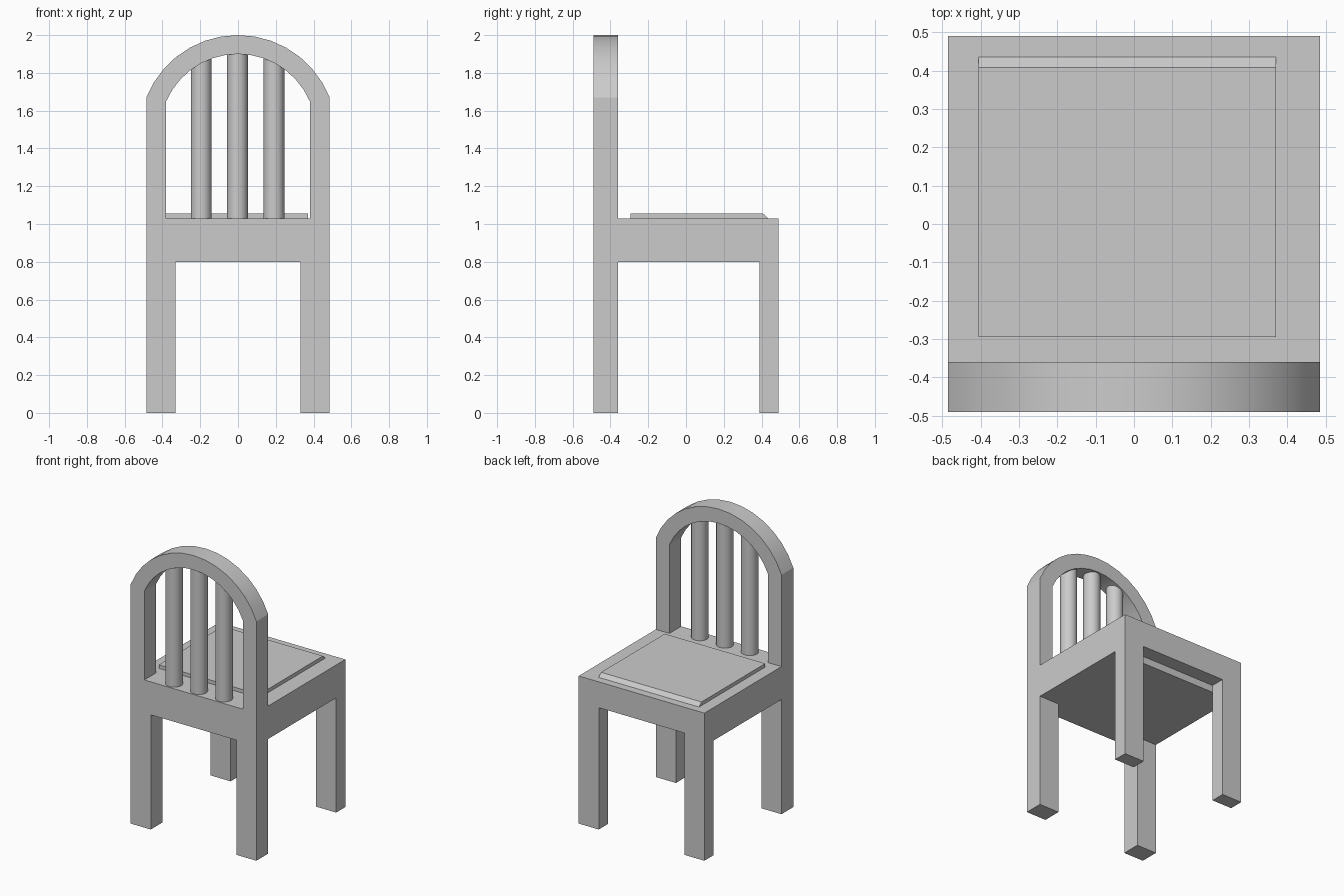
import bpy
import bmesh
from math import asin, sin, cos, radians
from mathutils import Vector

cube = bpy.data.objects.get("Cube")
if cube:
    bpy.data.objects.remove(cube)

GREY = (0.6, 0.6, 0.6, 1)
grey = bpy.data.materials.new("plain grey")
grey.use_nodes = True
grey.diffuse_color = GREY
grey.node_tree.nodes["Principled BSDF"].inputs["Base Color"].default_value = GREY

HALF_X, HALF_Y = 0.485, 0.49
FRAME_Y = -0.36              # inner side of the back frame
SEAT_LOW, SEAT_TOP = 0.80, 1.03
LEG_IN = 0.33                # inner side of the legs
RAIL_Y, RAIL_LOW = 0.39, 0.85


def prism(name, loops, axis, lo, hi):
    """Extrude closed outlines (later ones are holes) along x or y."""
    bm = bmesh.new()
    edges = []
    for loop in loops:
        vs = [bm.verts.new((lo, a, z) if axis == "x" else (a, lo, z)) for a, z in loop]
        edges += [bm.edges.new((v, vs[i - 1])) for i, v in enumerate(vs)]
    bmesh.ops.triangle_fill(bm, edges=edges, use_beauty=True)
    ext = bmesh.ops.extrude_face_region(bm, geom=bm.faces[:])["geom"]
    shift = Vector((hi - lo, 0, 0) if axis == "x" else (0, hi - lo, 0))
    bmesh.ops.translate(bm, vec=shift, verts=[g for g in ext if isinstance(g, bmesh.types.BMVert)])
    bmesh.ops.dissolve_limit(bm, angle_limit=radians(1), verts=bm.verts[:], edges=bm.edges[:])
    bmesh.ops.recalc_face_normals(bm, faces=bm.faces[:])
    mesh = bpy.data.meshes.new(name)
    bm.to_mesh(mesh)
    bm.free()
    obj = bpy.data.objects.new(name, mesh)
    bpy.context.collection.objects.link(obj)
    return finish(obj, name)


def finish(obj, name):
    obj.name = name
    obj.data.materials.append(grey)
    bpy.ops.object.select_all(action="DESELECT")
    bpy.context.view_layer.objects.active = obj
    obj.select_set(True)
    bpy.ops.object.shade_smooth_by_angle(angle=radians(15))
    return obj


def rect(a0, a1, z0, z1):
    return [(a0, z0), (a1, z0), (a1, z1), (a0, z1)]


def arch(half, spring, top, steps=14):
    """Circular arc from +half to -half, peaking at top."""
    rise = top - spring
    r = (half * half + rise * rise) / (2 * rise)
    end = asin(half / r)
    angles = [end - 2 * end * i / steps for i in range(steps + 1)]
    return [(r * sin(t), top - r + r * cos(t)) for t in angles]


# Arched back frame in one piece with its two legs
outer = [(-HALF_X, 0), (-LEG_IN, 0), (-LEG_IN, SEAT_LOW),
         (LEG_IN, SEAT_LOW), (LEG_IN, 0), (HALF_X, 0)] + arch(HALF_X, 1.67, 2.0)
opening = [(-0.38, SEAT_TOP), (0.38, SEAT_TOP)] + arch(0.38, 1.65, 1.9)
prism("back_frame", [outer, opening], "y", -HALF_Y, FRAME_Y)

# Seat block with a shallower rail at the far edge
seat = [(FRAME_Y, SEAT_LOW), (RAIL_Y, SEAT_LOW), (RAIL_Y, RAIL_LOW),
        (HALF_Y, RAIL_LOW), (HALF_Y, SEAT_TOP), (FRAME_Y, SEAT_TOP)]
prism("seat", [seat], "x", -HALF_X, HALF_X)

# Two legs under the rail
for side, x0, x1 in (("left", LEG_IN, HALF_X), ("right", -HALF_X, -LEG_IN)):
    prism(side + "_leg", [rect(x0, x1, 0, RAIL_LOW)], "y", RAIL_Y, HALF_Y)

# Thin cushion with one sloped edge
cushion = [(-0.295, SEAT_TOP), (0.435, SEAT_TOP), (0.408, 1.055), (-0.295, 1.055)]
prism("cushion", [cushion], "x", -0.405, 0.37)

# Round back slats reaching into the arch
for name, x, top in (("right", -0.195, 1.89), ("middle", -0.003, 1.93), ("left", 0.19, 1.89)):
    bpy.ops.mesh.primitive_cylinder_add(
        vertices=32, radius=0.055, depth=top - SEAT_TOP,
        location=(x, (FRAME_Y - HALF_Y) / 2, (top + SEAT_TOP) / 2))
    finish(bpy.context.object, name + "_slat")
